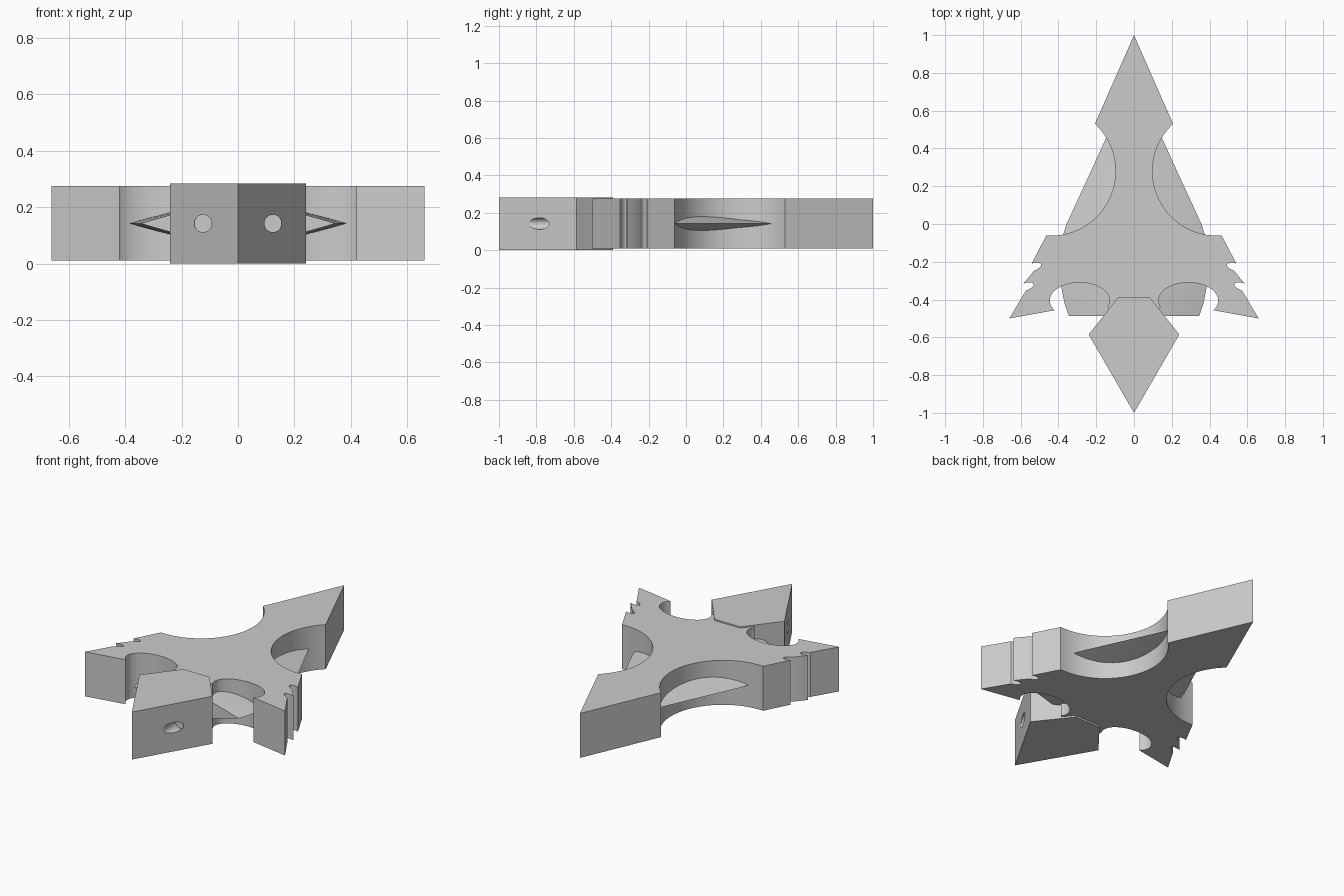
import bpy, bmesh, math
from mathutils import Vector

if "Cube" in bpy.data.objects:
    bpy.data.objects.remove(bpy.data.objects["Cube"], do_unlink=True)

grey = bpy.data.materials.new("light grey")
grey.use_nodes = True
colour = (0.6, 0.6, 0.6, 1)
grey.diffuse_color = colour
grey.node_tree.nodes["Principled BSDF"].inputs["Base Color"].default_value = colour


def finish(name, bm, angle):
    bmesh.ops.recalc_face_normals(bm, faces=bm.faces)
    mesh = bpy.data.meshes.new(name)
    bm.to_mesh(mesh)
    bm.free()
    mesh.materials.append(grey)
    obj = bpy.data.objects.new(name, mesh)
    bpy.context.collection.objects.link(obj)
    bpy.ops.object.select_all(action='DESELECT')
    obj.select_set(True)
    bpy.context.view_layer.objects.active = obj
    bpy.ops.object.shade_smooth_by_angle(angle=math.radians(angle))
    return obj


def arc(cx, cy, rx, ry, start, end, steps, tilt=0):
    """Points along an ellipse arc, angles in degrees."""
    c, s = math.cos(math.radians(tilt)), math.sin(math.radians(tilt))
    points = []
    for i in range(steps + 1):
        a = math.radians(start + (end - start) * i / steps)
        x, y = rx * math.cos(a), ry * math.sin(a)
        points.append((cx + x * c - y * s, cy + x * s + y * c))
    return points


def plate(name, half, bottom, top):
    """Mirror a +x half outline that starts and ends on x = 0, then extrude it."""
    outline = half + [(-x, y) for x, y in reversed(half[1:-1])]
    bm = bmesh.new()
    face = bm.faces.new([bm.verts.new((x, y, bottom)) for x, y in outline])
    new = bmesh.ops.extrude_face_region(bm, geom=[face])["geom"]
    verts = [v for v in new if isinstance(v, bmesh.types.BMVert)]
    bmesh.ops.translate(bm, verts=verts, vec=(0, 0, top - bottom))
    return finish(name, bm, 30)


# Body with a long rear spike, scooped flanks and notched wings
half = [(0, 1), (0.207, 0.53)]
half += arc(0.44, 0.28, 0.342, 0.342, 133, 270, 32)
half += [(0.465, -0.062)]
half += arc(0.54, -0.23, 0.05, 0.02, 95, 265, 10, -18)
half += arc(0.583, -0.335, 0.055, 0.02, 95, 265, 10, -18)
half += [(0.66, -0.5)]
half += arc(0.288, -0.405, 0.158, 0.095, -33, 203, 32)
half += [(0.085, -0.5), (0, -0.5)]
plate("body", half, 0.01, 0.275)

# Front arrow head, slightly thicker than the body
head = plate("front_head", [(0, -1), (0.24, -0.585), (0.085, -0.39), (0, -0.39)], 0, 0.283)

# Two blind holes in the head
for side in (-1, 1):
    bpy.ops.mesh.primitive_cylinder_add(vertices=32, radius=0.031, depth=0.4,
                                        location=(side * 0.124, -0.92, 0.142),
                                        rotation=(math.pi / 2, 0, 0))
    cutter = bpy.context.object
    cutter.name = "hole_cutter"
    cutter.data.materials.append(grey)
    cut = head.modifiers.new("hole", 'BOOLEAN')
    cut.object = cutter
    cut.solver = 'EXACT'
    bpy.context.view_layer.objects.active = head
    bpy.ops.object.modifier_apply(modifier=cut.name)
    bpy.data.objects.remove(cutter, do_unlink=True)

# Lens shaped blade through the body: y, half width, half thickness per section
sections = [(0.775, 0.002, 0.001), (0.28, 0.228, 0.032), (0, 0.357, 0.076),
            (-0.1, 0.388, 0.082), (-0.25, 0.392, 0.085), (-0.35, 0.382, 0.085),
            (-0.42, 0.368, 0.083), (-0.487, 0.345, 0.08)]
steps = 12
bm = bmesh.new()
rings = []
for y, width, thick in sections:
    ring = []
    for sign in (1, -1):
        for i in range(steps):
            t = sign * (1 - 2 * i / steps)
            z = sign * thick * (1 - abs(t) ** 1.3)
            ring.append(bm.verts.new((t * width, y, 0.142 + z)))
    rings.append(ring)
for a, b in zip(rings, rings[1:]):
    for i in range(len(a)):
        j = (i + 1) % len(a)
        bm.faces.new((a[i], a[j], b[j], b[i]))
bm.faces.new(rings[0])
bm.faces.new(rings[-1])
finish("inner_blade", bm, 25)
